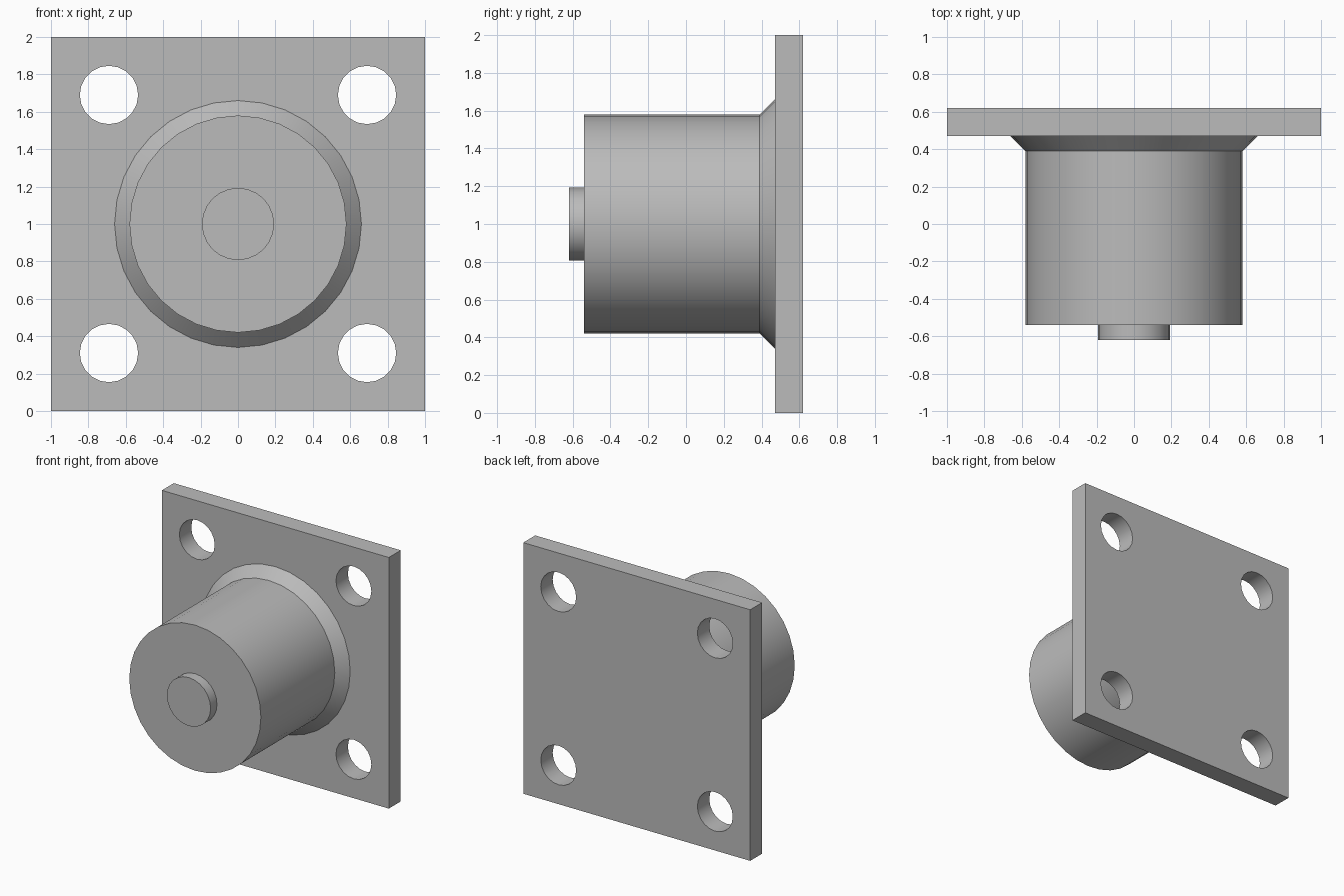
import bpy
import bmesh
import math
from mathutils import Matrix, Vector

if "Cube" in bpy.data.objects:
    bpy.data.objects.remove(bpy.data.objects["Cube"])

# Single matte metal colour
grey = bpy.data.materials.new("light_grey")
grey.use_nodes = True
colour = (0.5, 0.5, 0.5, 1)
grey.diffuse_color = colour
grey.node_tree.nodes["Principled BSDF"].inputs["Base Color"].default_value = colour

CENTRE = Vector((0, 0, 1))
PLATE_FRONT, PLATE_BACK = 0.47, 0.62


def finish(name, bm):
    bmesh.ops.recalc_face_normals(bm, faces=bm.faces)
    mesh = bpy.data.meshes.new(name)
    bm.to_mesh(mesh)
    bm.free()
    mesh.materials.append(grey)
    obj = bpy.data.objects.new(name, mesh)
    bpy.context.collection.objects.link(obj)
    return obj


def lathe(name, profile, sides):
    """Turn (radius, y) points around the y axis through the centre."""
    bm = bmesh.new()
    verts = [bm.verts.new((r, y, 0)) for r, y in profile]
    edges = [bm.edges.new(pair) for pair in zip(verts, verts[1:])]
    bmesh.ops.spin(bm, geom=verts + edges, cent=(0, 0, 0), axis=(0, 1, 0),
                   angle=math.tau, steps=sides)
    bmesh.ops.remove_doubles(bm, verts=bm.verts, dist=0.0001)
    bmesh.ops.translate(bm, verts=bm.verts, vec=CENTRE)
    return finish(name, bm)


def smooth(obj):
    bpy.ops.object.select_all(action="DESELECT")
    obj.select_set(True)
    bpy.context.view_layer.objects.active = obj
    bpy.ops.object.shade_smooth_by_angle(angle=math.radians(30))


# Square mounting plate
bm = bmesh.new()
bmesh.ops.create_cube(bm, size=1)
bmesh.ops.scale(bm, verts=bm.verts, vec=(2, PLATE_BACK - PLATE_FRONT, 2))
bmesh.ops.translate(bm, verts=bm.verts,
                    vec=CENTRE + Vector((0, (PLATE_FRONT + PLATE_BACK) / 2, 0)))
plate = finish("mounting_plate", bm)

# Four corner bolt holes
bm = bmesh.new()
for sx in (-1, 1):
    for sz in (-1, 1):
        place = Matrix.Translation(CENTRE + Vector((0.69 * sx, 0.55, 0.69 * sz)))
        bmesh.ops.create_cone(bm, cap_ends=True, segments=20, radius1=0.156,
                              radius2=0.156, depth=0.5,
                              matrix=place @ Matrix.Rotation(math.pi / 2, 4, "X"))
cutter = finish("bolt_hole_cutter", bm)
cut = plate.modifiers.new("bolt_holes", "BOOLEAN")
cut.object = cutter
cut.solver = "EXACT"
bpy.context.view_layer.objects.active = plate
bpy.ops.object.modifier_apply(modifier=cut.name)
bpy.data.objects.remove(cutter)
smooth(plate)

# Round body flaring into a chamfered collar against the plate
smooth(lathe("body_and_collar",
             [(0, -0.54), (0.58, -0.54), (0.58, 0.39), (0.66, PLATE_FRONT),
              (0, PLATE_FRONT)], 32))

# Small raised boss on the front face
smooth(lathe("front_boss", [(0, -0.62), (0.193, -0.62), (0.193, -0.54), (0, -0.54)], 24))
